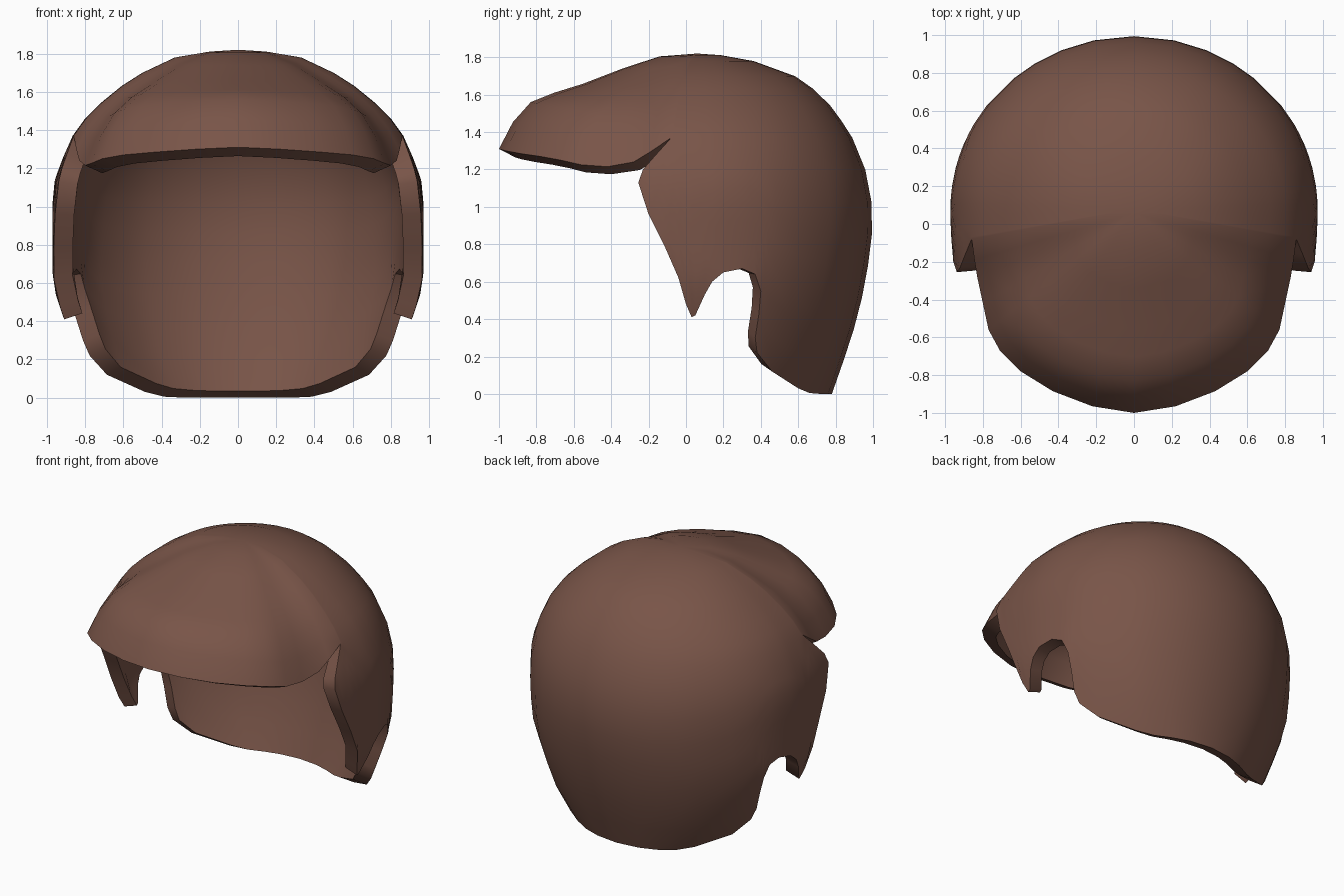
import bpy, bmesh
from math import sin, cos, asin, radians
from mathutils import Vector

if "Cube" in bpy.data.objects:
    bpy.data.objects.remove(bpy.data.objects["Cube"])

APEX = Vector((0, 0.06, 1.82))
YC = 0.08

# Half width and back depth of the shell at each height
WIDTH = [(0, .68), (.1, .79), (.24, .85), (.33, .88), (.41, .91), (.55, .957), (.65, .97),
         (1, .972), (1.13, .96), (1.2, .94), (1.37, .865), (1.46, .8), (1.54, .72),
         (1.63, .61), (1.7, .5), (1.78, .33), (1.81, .16), (1.82, 0)]
BACK = [(0, .78), (.2, .85), (.4, .915), (.6, .96), (.8, .99), (.93, 1), (1.1, .985),
        (1.25, .945), (1.4, .875), (1.55, .765), (1.65, .66), (1.72, .55), (1.78, .36),
        (1.81, .2), (1.82, .08)]


def sample(table, z):
    if z <= table[0][0]:
        return table[0][1]
    for (a, p), (b, q) in zip(table, table[1:]):
        if z <= b:
            return p + (q - p) * (z - a) / (b - a)
    return table[-1][1]


def depth(z, front):
    return sample(WIDTH, z) * 1.65 if front else sample(BACK, z) - YC


def shell(phi, z):
    return Vector((sample(WIDTH, z) * cos(phi), YC + depth(z, phi < 0) * sin(phi), z))


def angle_at(y, z):
    return asin(max(-1, min(1, (y - YC) / depth(z, y < YC))))


# Visor edge from the front tip to the side notch (x, y, z)
VISOR = [(0, -1, 1.31), (.22, -.965, 1.30), (.43, -.885, 1.285), (.6, -.78, 1.27),
         (.71, -.67, 1.25), (.77, -.56, 1.225), (.8, -.42, 1.215), (.83, -.28, 1.24),
         (.845, -.19, 1.295)]
# Drop of the visor and dome profiles from apex to edge
REACH = [0, .19, .38, .58, .72, .84, .93, 1]
PEAK = [0, .03, .16, .32, .41, .51, .72, 1]
DOME = [0, .02, .09, .27, .42, .62, .8, 1]

# Cheek, ear arch and neck rim (y, z, angle in degrees at the dome ring)
NOTCH = -6.4
RIM = [(-.16, 1.28, -6), (-.23, 1.2, -5.6), (-.255, 1.13, -5.2), (-.2, .96, -4.7),
       (-.11, .78, -4.2), (-.04, .62, -3.5), (0, .48, -2.5), (.03, .41, -1.5),
       (.05, .42, -.5), (.1, .53, 2), (.14, .6, 4), (.2, .65, 7), (.3, .67, 12),
       (.37, .64, 16), (.4, .55, 20), (.39, .43, 24), (.37, .3, 28), (.38, .22, 33),
       (.46, .12, 40), (.6, .03, 50), (.66, .005, 58), (.72, 0, 67), (.76, 0, 78), (.78, 0, 90)]

bm = bmesh.new()


def skin(columns):
    grid = [[bm.verts.new(p) for p in col] for col in columns]
    for a, b in zip(grid, grid[1:]):
        for i in range(len(a) - 1):
            bm.faces.new((a[i], a[i + 1], b[i + 1], b[i]))


def dome_column(deg):
    return [APEX if d == 0 else shell(radians(deg), 1.82 - .45 * d) for d in DOME]


# Visor
cols = []
for x, y, z in VISOR:
    k = -y
    col = []
    for r, a, b in zip(REACH, PEAK, DOME):
        p = APEX.lerp(Vector((x, y, z)), r)
        p.z = APEX.z + (z - APEX.z) * (a * k + b * (1 - k))
        col.append(p)
    cols.append(col)
skin(cols + [dome_column(NOTCH)])

# Rear dome
angles = [NOTCH] + [r[2] for r in RIM]
skin([dome_column(a) for a in angles])

# Cheeks and neck
cols = [[shell(radians(NOTCH), 1.37)] * 9]
for y, z, deg in RIM:
    p0, p1 = radians(deg), angle_at(y, z)
    cols.append([shell(p0 + (p1 - p0) * t / 8, 1.37 + (z - 1.37) * t / 8) for t in range(9)])
skin(cols)

bmesh.ops.remove_doubles(bm, verts=bm.verts, dist=0.0005)
bmesh.ops.dissolve_degenerate(bm, edges=bm.edges, dist=0.0001)
bmesh.ops.recalc_face_normals(bm, faces=bm.faces)
if sum(f.normal.dot(f.calc_center_median() - Vector((0, 0, .9))) for f in bm.faces) < 0:
    bmesh.ops.reverse_faces(bm, faces=bm.faces)

mesh = bpy.data.meshes.new("helmet_shell")
bm.to_mesh(mesh)
bm.free()
helmet = bpy.data.objects.new("helmet_shell", mesh)
bpy.context.collection.objects.link(helmet)
bpy.context.view_layer.objects.active = helmet
helmet.select_set(True)

# Mirror the half and thicken inward
mirror = helmet.modifiers.new("mirror", 'MIRROR')
mirror.use_clip = True
mirror.merge_threshold = 0.002
thick = helmet.modifiers.new("thickness", 'SOLIDIFY')
thick.thickness = 0.1
thick.offset = -1
for m in ("mirror", "thickness"):
    bpy.ops.object.modifier_apply(modifier=m)
bpy.ops.object.shade_smooth_by_angle(angle=radians(40))

mat = bpy.data.materials.new("brown")
mat.diffuse_color = (.19, .09, .065, 1)
mat.use_nodes = True
mat.node_tree.nodes["Principled BSDF"].inputs["Base Color"].default_value = mat.diffuse_color
helmet.data.materials.append(mat)
